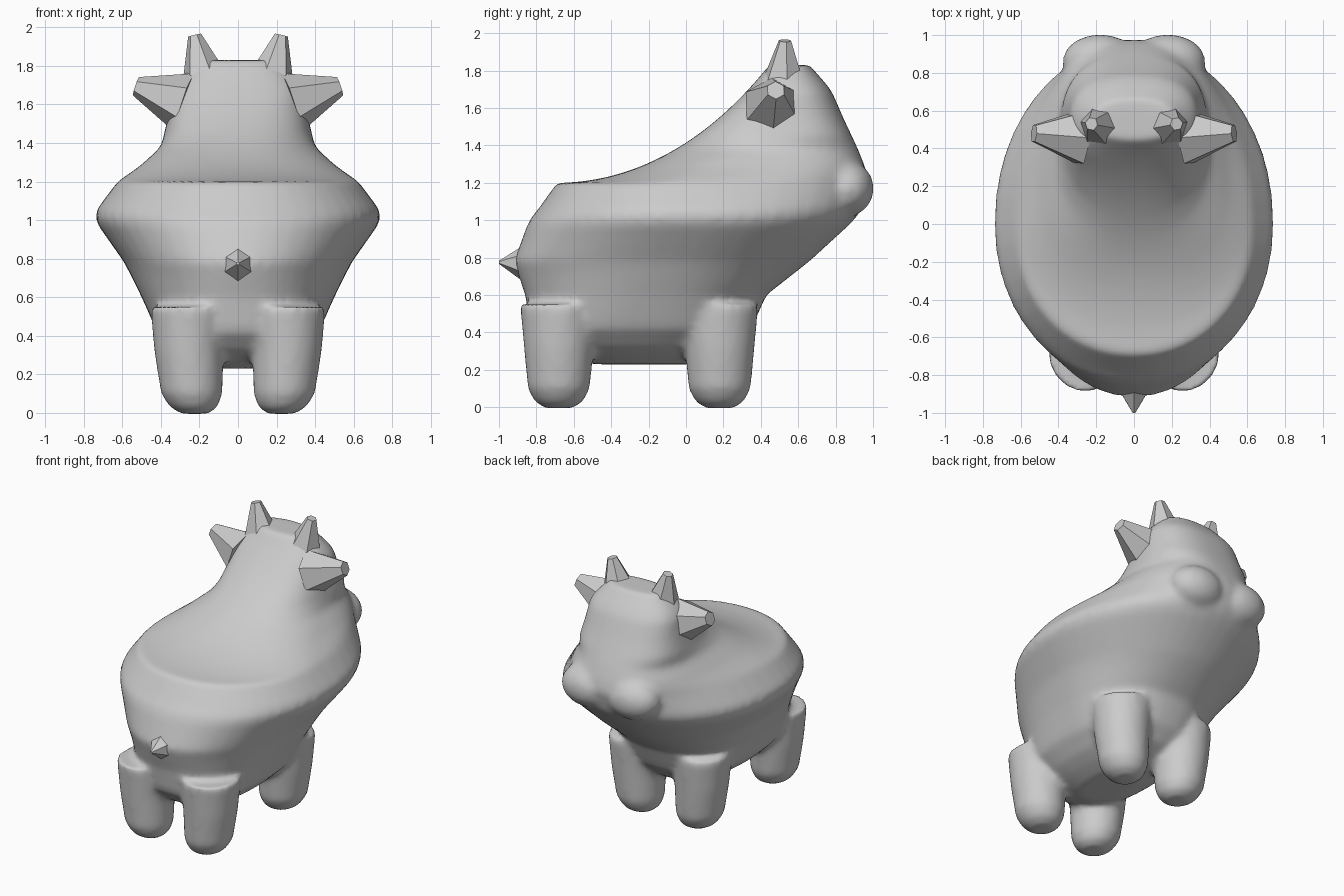
import bpy, bmesh, math
from mathutils import Vector, Matrix

if "Cube" in bpy.data.objects:
    bpy.data.objects.remove(bpy.data.objects["Cube"])

N = 48


def loft(bm, rings):
    # skin a stack of closed point loops and cap both ends
    loops = [[bm.verts.new(p) for p in ring] for ring in rings]
    for a, b in zip(loops, loops[1:]):
        n = len(a)
        for i in range(n):
            bm.faces.new((a[i], a[(i + 1) % n], b[(i + 1) % n], b[i]))
    bm.faces.new(loops[0][::-1])
    bm.faces.new(loops[-1])


def section(z, y0, yc, y1, w, p):
    # egg-shaped slice with its own depth on the front and back halves
    pts = []
    for i in range(N):
        c, s = math.cos(2 * math.pi * i / N), math.sin(2 * math.pi * i / N)
        d = (y1 - yc) if s >= 0 else (yc - y0)
        pts.append((w * math.copysign(abs(c) ** (2 / p), c),
                    yc + d * math.copysign(abs(s) ** (2 / p), s), z))
    return pts


def along(keys, z):
    # straight interpolation between key rows
    for a, b in zip(keys, keys[1:]):
        if z <= b[0]:
            break
    t = (z - a[0]) / (b[0] - a[0])
    return [u + (v - u) * t for u, v in zip(a[1:], b[1:])]


def finish(bm, name):
    bmesh.ops.recalc_face_normals(bm, faces=bm.faces)
    me = bpy.data.meshes.new(name)
    bm.to_mesh(me)
    bm.free()
    ob = bpy.data.objects.new(name, me)
    bpy.context.collection.objects.link(ob)
    return ob


def spike(name, a, b, r0, r1):
    # low-poly faceted cone between two points
    a, b = Vector(a), Vector(b)
    d = b - a
    m = Matrix.Translation((a + b) / 2) @ d.to_track_quat('Z', 'Y').to_matrix().to_4x4()
    bm = bmesh.new()
    bmesh.ops.create_cone(bm, cap_ends=True, segments=6, radius1=r0,
                          radius2=r1, depth=d.length, matrix=m)
    return finish(bm, name)


# Torso keys: height, front y, back y, half width
torso = [
    (0.23, -0.50, 0.05, 0.14),
    (0.30, -0.72, 0.24, 0.30),
    (0.42, -0.83, 0.35, 0.42),
    (0.60, -0.86, 0.43, 0.50),
    (0.78, -0.92, 0.66, 0.59),
    (1.00, -0.84, 0.90, 0.745),
    (1.06, -0.79, 0.94, 0.73),
    (1.20, -0.69, 0.98, 0.625),
]
# Head keys: height, back y, half width
head = [
    (1.20, 0.98, 0.625),
    (1.28, 0.96, 0.51),
    (1.38, 0.92, 0.40),
    (1.55, 0.84, 0.36),
    (1.70, 0.775, 0.335),
    (1.83, 0.66, 0.21),
]
rings = []
for i in range(22):
    z = 0.23 + 0.97 * i / 21
    y0, y1, w = along(torso, z)
    yc = -0.25 + 0.25 * min(1, max(0, (z - 0.35) / 0.6))
    rings.append(section(z, y0, yc, y1, w, 2.1 + 0.4 * max(0, 1 - abs(z - 0.42) / 0.3)))
# The seat sweeps back and up as a root curve into the forehead
for i in range(1, 25):
    t = 0.63 * (i / 24) ** 2
    y1, w = along(head, 1.2 + t)
    y0 = -0.69 + 1.52 * math.sqrt(t) / (1 + 0.1 * t)
    yc = min(0.54, 2.2 * t)
    rings.append(section(1.2 + t, y0, max(yc, y0 + 0.1), y1, w, 2.1 + min(0.4, 4 * t)))
bm = bmesh.new()
loft(bm, rings)

# Four stubby legs with rounded feet
leg = [(-0.005, 0.07), (0.03, 0.125), (0.10, 0.16), (0.32, 0.18), (0.55, 0.20)]
for sx in (-1, 1):
    for y in (-0.68, 0.18):
        loft(bm, [[(sx * (0.225 + min(z, 0.2) * 0.15) + r * math.cos(2 * math.pi * i / 24),
                    y + r * 1.04 * math.sin(2 * math.pi * i / 24), z)
                   for i in range(24)] for z, r in leg])
    # muzzle bumps
    bmesh.ops.create_uvsphere(
        bm, u_segments=24, v_segments=12, radius=1,
        matrix=Matrix.Translation((sx * 0.18, 0.86, 1.17)) @ Matrix.Diagonal((0.20, 0.145, 0.15, 1)))

# Fuse everything into one soft skin
body = finish(bm, "body")
rm = body.modifiers.new("fuse", 'REMESH')
rm.mode = 'VOXEL'
rm.voxel_size = 0.022
rm.use_smooth_shade = True
sm = body.modifiers.new("soften", 'SMOOTH')
sm.factor = 0.5
sm.iterations = 7

# Faceted horns and ears on both sides, tail on the rump
for sx, side in ((-1, "left"), (1, "right")):
    spike("horn_" + side, (sx * 0.17, 0.52, 1.72), (sx * 0.225, 0.53, 1.96), 0.125, 0.035)
    spike("ear_" + side, (sx * 0.28, 0.46, 1.61), (sx * 0.53, 0.48, 1.695), 0.16, 0.05)
spike("tail", (0, -0.85, 0.77), (0, -1.0, 0.775), 0.11, 0.008)
